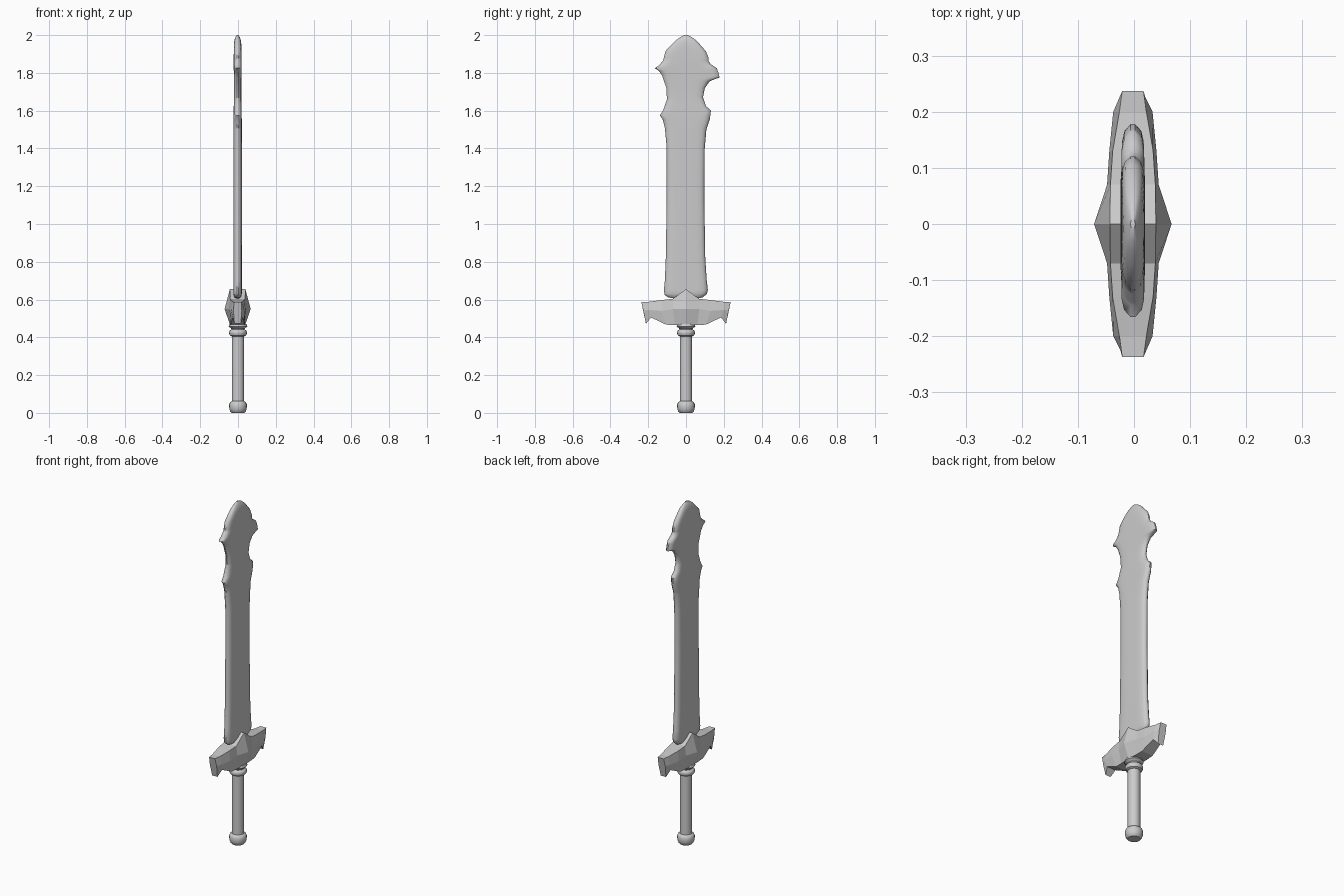
import bpy, bmesh, math

def make_object(name, rings, smooth=None, cap=True):
    """Skin a list of equal-length closed rings into a mesh."""
    bm = bmesh.new()
    vr = [[bm.verts.new(p) for p in r] for r in rings]
    n = len(rings[0])
    for a, b in zip(vr, vr[1:]):
        for i in range(n):
            j = (i + 1) % n
            bm.faces.new((a[i], a[j], b[j], b[i]))
    if cap:
        bm.faces.new(vr[0])
        bm.faces.new(vr[-1])
    bmesh.ops.recalc_face_normals(bm, faces=bm.faces)
    me = bpy.data.meshes.new(name)
    bm.to_mesh(me)
    bm.free()
    ob = bpy.data.objects.new(name, me)
    bpy.context.collection.objects.link(ob)
    if smooth:
        bpy.context.view_layer.objects.active = ob
        ob.select_set(True)
        bpy.ops.object.shade_smooth_by_angle(angle=math.radians(smooth))
        ob.select_set(False)
    return ob

def lerp(table, z):
    for (z0, v0), (z1, v1) in zip(table, table[1:]):
        if z <= z1:
            return v0 + (v1 - v0) * max(0, (z - z0) / (z1 - z0))
    return table[-1][1]

# Blade: (z, y) outline of each edge, bottom to tip
left = [(.605, -.06), (.612, -.095), (.625, -.113), (.65, -.117), (.70, -.112),
        (.82, -.107), (1.13, -.102), (1.40, -.102), (1.51, -.112), (1.555, -.124),
        (1.575, -.139), (1.60, -.122), (1.66, -.101), (1.72, -.104), (1.785, -.126),
        (1.81, -.143), (1.825, -.166), (1.838, -.145), (1.865, -.121), (1.915, -.109),
        (1.955, -.072), (1.975, -.05), (1.99, -.03), (2.0, -.008)]
right = [(.605, .06), (.612, .09), (.63, .11), (.65, .116), (.70, .110),
         (.82, .102), (1.13, .097), (1.40, .099), (1.50, .108), (1.555, .126),
         (1.60, .132), (1.625, .105), (1.67, .09), (1.72, .1), (1.755, .125),
         (1.765, .148), (1.775, .178), (1.80, .172), (1.825, .163), (1.845, .132),
         (1.862, .12), (1.88, .12), (1.915, .105), (1.955, .07), (1.975, .05),
         (1.99, .03), (2.0, .008)]
thick = [(.605, .014), (.63, .022), (1.55, .022), (1.7, .019), (1.85, .021),
         (1.95, .02), (1.98, .016), (2.0, .007)]
fracs = (0, .04, .1, .2, .35, .5, .65, .8, .9, .96, 1)

rings = []
for z in sorted({p[0] for p in left + right}):
    l, r, t = lerp(left, z), lerp(right, z), lerp(thick, z)
    side = []
    for f in fracs:
        edge = min(1, min(f, 1 - f) * (r - l) / .045)
        side.append((t * (.2 + .8 * math.sqrt(1 - (1 - edge) ** 2)), l + f * (r - l)))
    rings.append([(x - .002, y, z) for x, y in side] +
                 [(-x - .002, y, z) for x, y in reversed(side)])
make_object("blade", rings, 40)

# Guard: stations from centre to wing tip, mirrored across y
# top (y, z, half x), middle (y, z, half x), bottom (y, z, half x)
stations = [((0, .655, .041), (0, .55, .069), (0, .466, .040)),
            ((.07, .604, .040), (.07, .55, .046), (.06, .465, .038)),
            ((.13, .597, .036), (.13, .54, .042), (.105, .467, .036)),
            ((.20, .588, .024), (.20, .545, .035), (.185, .505, .028)),
            ((.237, .588, .019), (.226, .54, .022), (.212, .472, .017))]
full = [(s, -1) for s in reversed(stations[1:])] + [(s, 1) for s in stations]
rings = []
for s, m in full:
    rings.append([(h - .002, m * y, z) for y, z, h in s] +
                 [(-h - .002, m * y, z) for y, z, h in reversed(s)])
make_object("guard", rings)

# Turned parts: (radius, z) profiles spun round the z axis
def turned(name, profile, sides=20):
    rings = [[(r * math.cos(2 * math.pi * i / sides),
               r * math.sin(2 * math.pi * i / sides), z) for i in range(sides)]
             for r, z in profile]
    make_object(name, rings, 35)

turned("grip", [(.033, .04), (.033, .43)])
turned("pommel", [(.033, 0), (.041, .008), (.046, .022), (.047, .045),
                  (.041, .057), (.033, .062)])
turned("grip_collar", [(.033, .405), (.043, .411), (.047, .42), (.047, .43),
                       (.042, .438), (.034, .442)])
turned("guard_socket", [(.034, .435), (.036, .447), (.050, .458), (.046, .470)])
